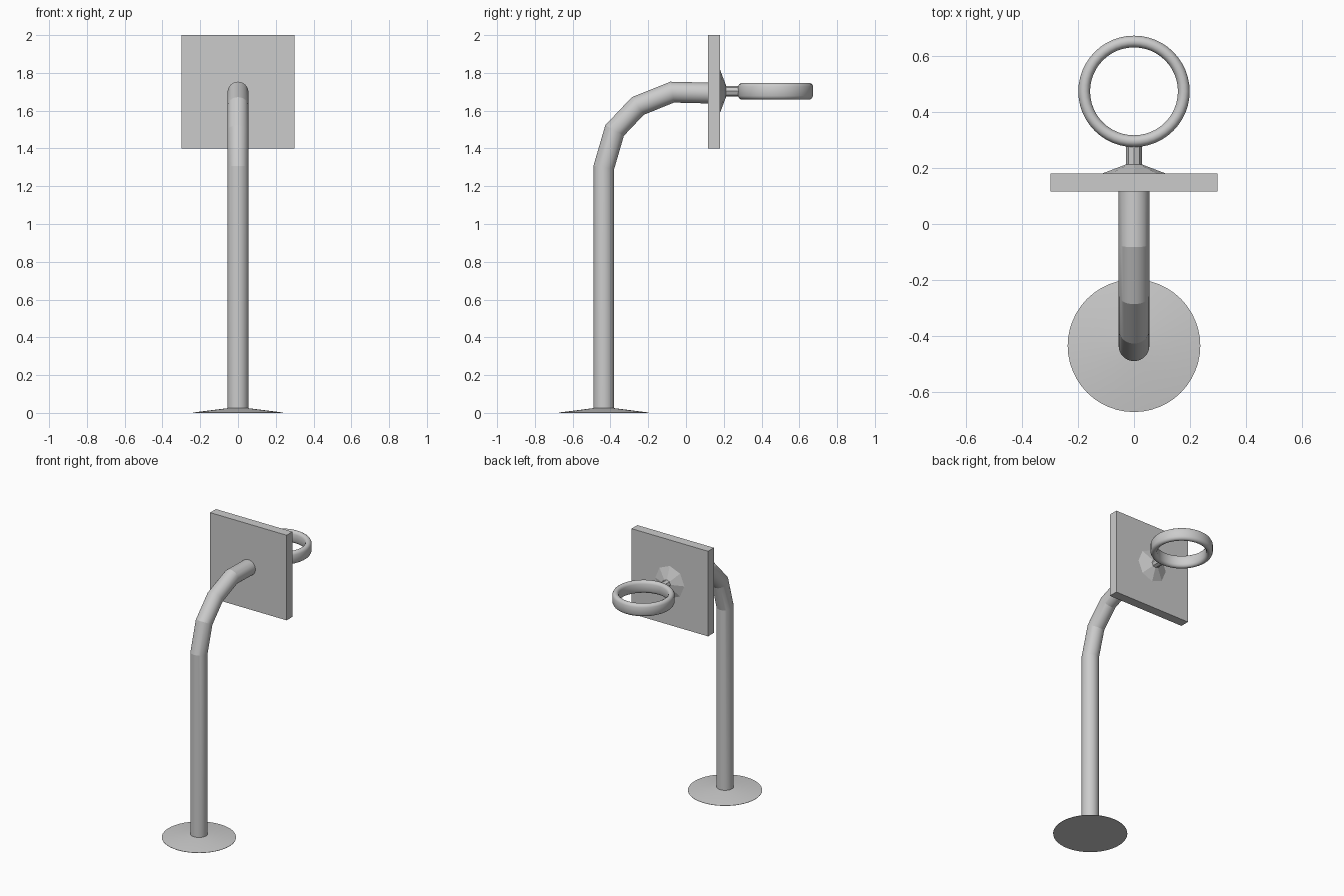
import bpy, bmesh, math
from mathutils import Vector

if "Cube" in bpy.data.objects:
    bpy.data.objects.remove(bpy.data.objects["Cube"])


def make_object(name, bm, angle=None):
    bmesh.ops.recalc_face_normals(bm, faces=bm.faces[:])
    mesh = bpy.data.meshes.new(name)
    bm.to_mesh(mesh)
    bm.free()
    ob = bpy.data.objects.new(name, mesh)
    bpy.context.collection.objects.link(ob)
    if angle:
        bpy.ops.object.select_all(action='DESELECT')
        bpy.context.view_layer.objects.active = ob
        ob.select_set(True)
        bpy.ops.object.shade_smooth_by_angle(angle=math.radians(angle))
    return ob


def skin(bm, rings, closed=False):
    """Join equal rings of vertices with quads; cap the ends unless closed."""
    n = len(rings[0])
    pairs = list(zip(rings, rings[1:]))
    if closed:
        pairs.append((rings[-1], rings[0]))
    else:
        bm.faces.new(rings[0])
        bm.faces.new(rings[-1])
    for a, b in pairs:
        for i in range(n):
            j = (i + 1) % n
            bm.faces.new((a[i], a[j], b[j], b[i]))


def lathe(name, profile, centre, sides, axis='Z', closed=False, angle=None):
    """Revolve (radius, height) points about the Z or Y axis."""
    bm = bmesh.new()
    rings = []
    for r, h in profile:
        ring = []
        for i in range(sides):
            a = 2 * math.pi * i / sides
            u, v = r * math.cos(a), r * math.sin(a)
            p = Vector((u, v, h) if axis == 'Z' else (u, h, v))
            ring.append(bm.verts.new(p + Vector(centre)))
        rings.append(ring)
    skin(bm, rings, closed)
    return make_object(name, bm, angle)


def mitred_tube(name, path, radius, sides):
    """Tube along a path in the YZ plane with mitred joints."""
    pts = [Vector((0, y, z)) for y, z in path]
    dirs = [(b - a).normalized() for a, b in zip(pts, pts[1:])]
    bm = bmesh.new()
    rings = []
    for k, p in enumerate(pts):
        d0, d1 = dirs[max(k - 1, 0)], dirs[min(k, len(dirs) - 1)]
        t = (d0 + d1).normalized()
        side = Vector((1, 0, 0))
        up = side.cross(t) / t.dot(d1)
        rings.append([bm.verts.new(p + radius * (math.cos(a) * side + math.sin(a) * up))
                      for a in (2 * math.pi * i / sides for i in range(sides))])
    skin(bm, rings)
    return make_object(name, bm, 12)


# Shallow conical foot
lathe("base_plate", [(0.237, 0), (0.237, 0.002), (0.056, 0.025)],
      (0, -0.435, 0), 48, angle=20)

# Bent pole
mitred_tube("pole", [(-0.435, 0.01), (-0.435, 1.30), (-0.378, 1.495),
                     (-0.255, 1.625), (-0.073, 1.698), (0.13, 1.693)], 0.055, 32)

# Backboard
bm = bmesh.new()
bmesh.ops.create_cube(bm, size=1)
bmesh.ops.scale(bm, vec=(0.597, 0.065, 0.6), verts=bm.verts[:])
bmesh.ops.translate(bm, vec=(0, 0.148, 1.70), verts=bm.verts[:])
make_object("backboard", bm)

# Eight-sided rim mount and neck
lathe("rim_mount", [(0.12, 0.178), (0.028, 0.213), (0.028, 0.29)],
      (0, 0, 1.703), 8, axis='Y')

# Rim with a tall rounded section
section = [(0.157, -0.025), (0.163, -0.037), (0.172, -0.043), (0.184, -0.043),
           (0.193, -0.037), (0.199, -0.025), (0.199, 0.025), (0.193, 0.037),
           (0.184, 0.043), (0.172, 0.043), (0.163, 0.037), (0.157, 0.025)]
lathe("rim", section, (0, 0.474, 1.703), 48, closed=True, angle=35)
